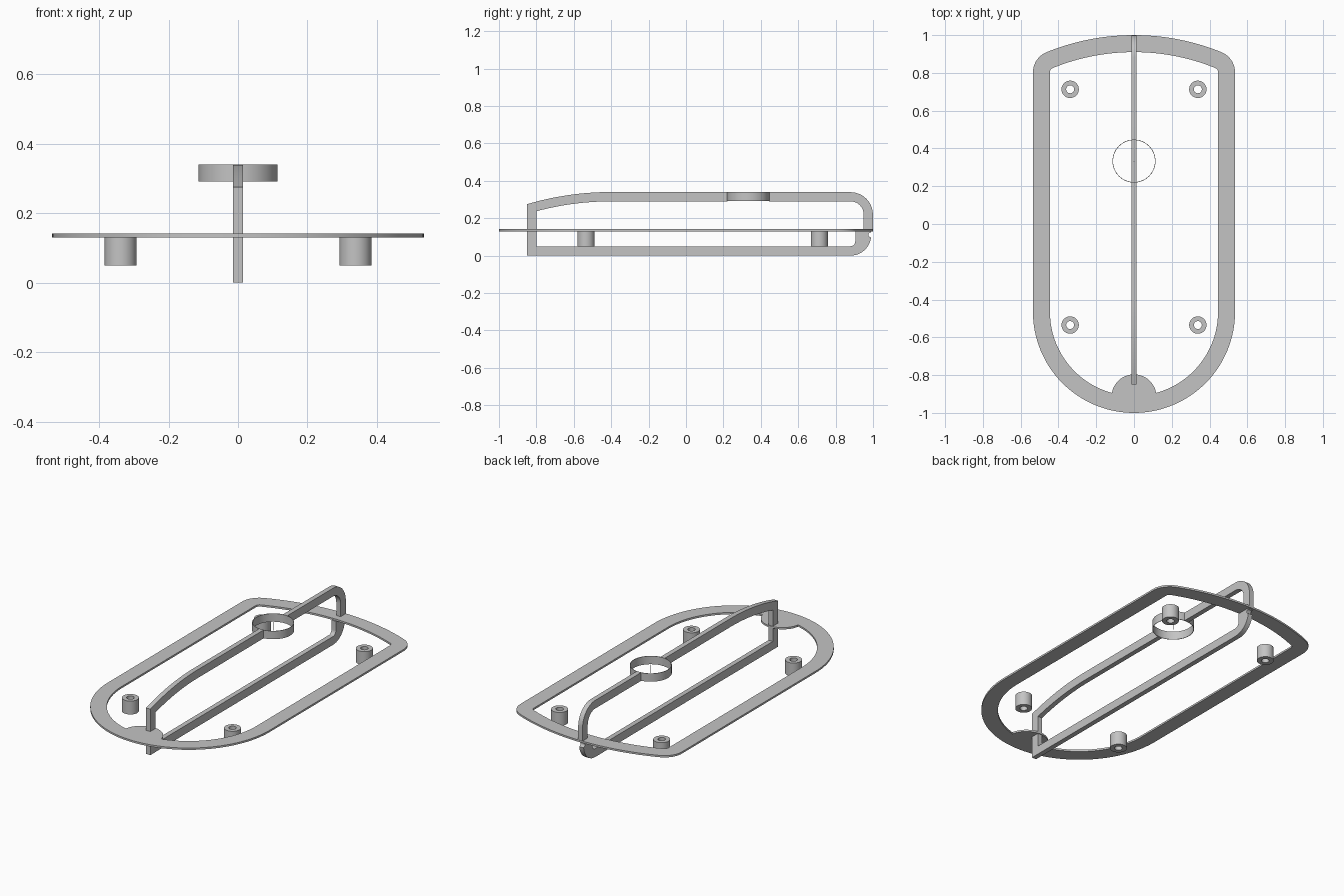
import bpy, bmesh, math
from math import cos, sin, pi, sqrt, atan2

cube = bpy.data.objects.get("Cube")
if cube:
    bpy.data.objects.remove(cube, do_unlink=True)

GREY = (0.55, 0.55, 0.55, 1)
mat = bpy.data.materials.new("light grey")
mat.use_nodes = True
mat.diffuse_color = GREY
mat.node_tree.nodes["Principled BSDF"].inputs["Base Color"].default_value = GREY


def finish(name, bm):
    bmesh.ops.recalc_face_normals(bm, faces=bm.faces)
    me = bpy.data.meshes.new(name)
    bm.to_mesh(me)
    bm.free()
    me.materials.append(mat)
    ob = bpy.data.objects.new(name, me)
    bpy.context.collection.objects.link(ob)
    bpy.ops.object.select_all(action='DESELECT')
    ob.select_set(True)
    bpy.context.view_layer.objects.active = ob
    bpy.ops.object.shade_smooth_by_angle(angle=math.radians(30))
    return ob


def arc(cx, cy, r, a0, a1, n=12):
    """Points on an arc, angles in radians."""
    return [(cx + r * cos(a0 + (a1 - a0) * i / n),
             cy + r * sin(a0 + (a1 - a0) * i / n)) for i in range(n + 1)]


def prism(name, pts, place, shift):
    """Extrude a closed 2D outline placed in 3D by the given function."""
    bm = bmesh.new()
    f = bm.faces.new([bm.verts.new(place(*p)) for p in pts])
    ext = bmesh.ops.extrude_face_region(bm, geom=[f])
    moved = [g for g in ext["geom"] if isinstance(g, bmesh.types.BMVert)]
    bmesh.ops.translate(bm, verts=moved, vec=shift)
    return finish(name, bm)


def band(name, outer, inner, z0, z1):
    """Flat closed band between two outlines with equal point counts."""
    bm = bmesh.new()
    loops = [[bm.verts.new((x, y, z)) for x, y in pts]
             for pts, z in ((outer, z0), (outer, z1), (inner, z1), (inner, z0))]
    n = len(outer)
    for k in range(4):
        a, b = loops[k], loops[(k + 1) % 4]
        for i in range(n):
            j = (i + 1) % n
            bm.faces.new((a[i], a[j], b[j], b[i]))
    return finish(name, bm)


def circle(cx, cy, r, n=48):
    return arc(cx, cy, r, 0, 2 * pi, n)[:-1]


# Rim: round front, straight sides, bowed back with rounded corners
PLATE_LOW, PLATE_TOP = 0.13, 0.141
FRONT_Y, FRONT_R = -0.465, 0.535
BACK_Y, BACK_R = -0.23, 1.23
CORNER_X, CORNER_R = 0.42, 0.115
CORNER_Y = BACK_Y + sqrt((BACK_R - CORNER_R) ** 2 - CORNER_X ** 2)
TURN = atan2(CORNER_Y - BACK_Y, CORNER_X)


def rim_outline(inset):
    r = CORNER_R - inset
    return (arc(0, FRONT_Y, FRONT_R - inset, pi, 2 * pi, 64)
            + arc(CORNER_X, CORNER_Y, r, 0, TURN, 10)
            + arc(0, BACK_Y, BACK_R - inset, TURN, pi - TURN, 32)[1:-1]
            + arc(-CORNER_X, CORNER_Y, r, pi - TURN, pi, 10))


band("rim_plate", rim_outline(0), rim_outline(0.09), PLATE_LOW, PLATE_TOP)

# Half-round tab at the front of the rim, following the rim's inner edge
TAB_Y, TAB_R = -0.915, 0.119
edge = math.asin(0.116 / 0.445)
tab = (arc(0, TAB_Y, TAB_R, 0.2, pi - 0.2, 28)
       + arc(0, FRONT_Y, 0.445, 1.5 * pi - edge, 1.5 * pi + edge, 12))
prism("front_tab", tab, lambda x, y: (x, y, PLATE_LOW), (0, 0, PLATE_TOP - PLATE_LOW))

# Upright frame in the middle plane
HALF = 0.0145
RING_Y, RING_R = 0.333, 0.114


def rail(name, pts):
    prism(name, pts, lambda y, z: (-HALF, y, z), (2 * HALF, 0, 0))


# Arc centre of the bowed front shoulder
SY, SZ, SR = -0.4, -1.25, 1.59


def shoulder(r, y_end):
    return arc(SY, SZ, r, pi / 2, pi - math.acos((SY - y_end) / r), 16)


ring_front = RING_Y - RING_R + 0.002
lower_and_front = (
    [(ring_front, 0.34)] + shoulder(SR, -0.85)
    + [(-0.85, 0.0)]
    + arc(0.88, 0.11, 0.11, -pi / 2, -0.12, 12)
    # small round catch in the back post
    + arc(0.988, 0.111, 0.013, 1.5 * pi, 0.5 * pi, 8)
    + [(0.988, 0.131), (0.905, 0.131)]
    + arc(0.88, 0.075, 0.025, 0, -pi / 2, 6)
    + [(-0.8, 0.05)]
    + shoulder(SR - 0.05, -0.8)[::-1]
    + [(ring_front, 0.29)])
rail("lower_rail_and_front", lower_and_front)

ring_back = RING_Y + RING_R - 0.002
rail("back_upper_rail",
     [(ring_back, 0.29)] + arc(0.88, 0.22, 0.07, pi / 2, 0, 10)
     + [(0.95, 0.135), (0.999, 0.135)]
     + arc(0.88, 0.22, 0.119, 0, pi / 2, 14) + [(ring_back, 0.34)])

# Thin ring with a fine centre pin
band("top_ring", circle(0, RING_Y, RING_R, 64), circle(0, RING_Y, RING_R - 0.003, 64),
     0.291, 0.34)
prism("ring_centre_pin", circle(0, RING_Y, 0.002, 8),
      lambda x, y: (x, y, 0.291), (0, 0, 0.049))

# Hollow standoffs
for side, x in (("left", 0.338), ("right", -0.338)):
    for end, y in (("front", -0.535), ("back", 0.713)):
        band(f"standoff_{end}_{side}", circle(x, y, 0.046, 32), circle(x, y, 0.021, 32),
             0.05, 0.13)
